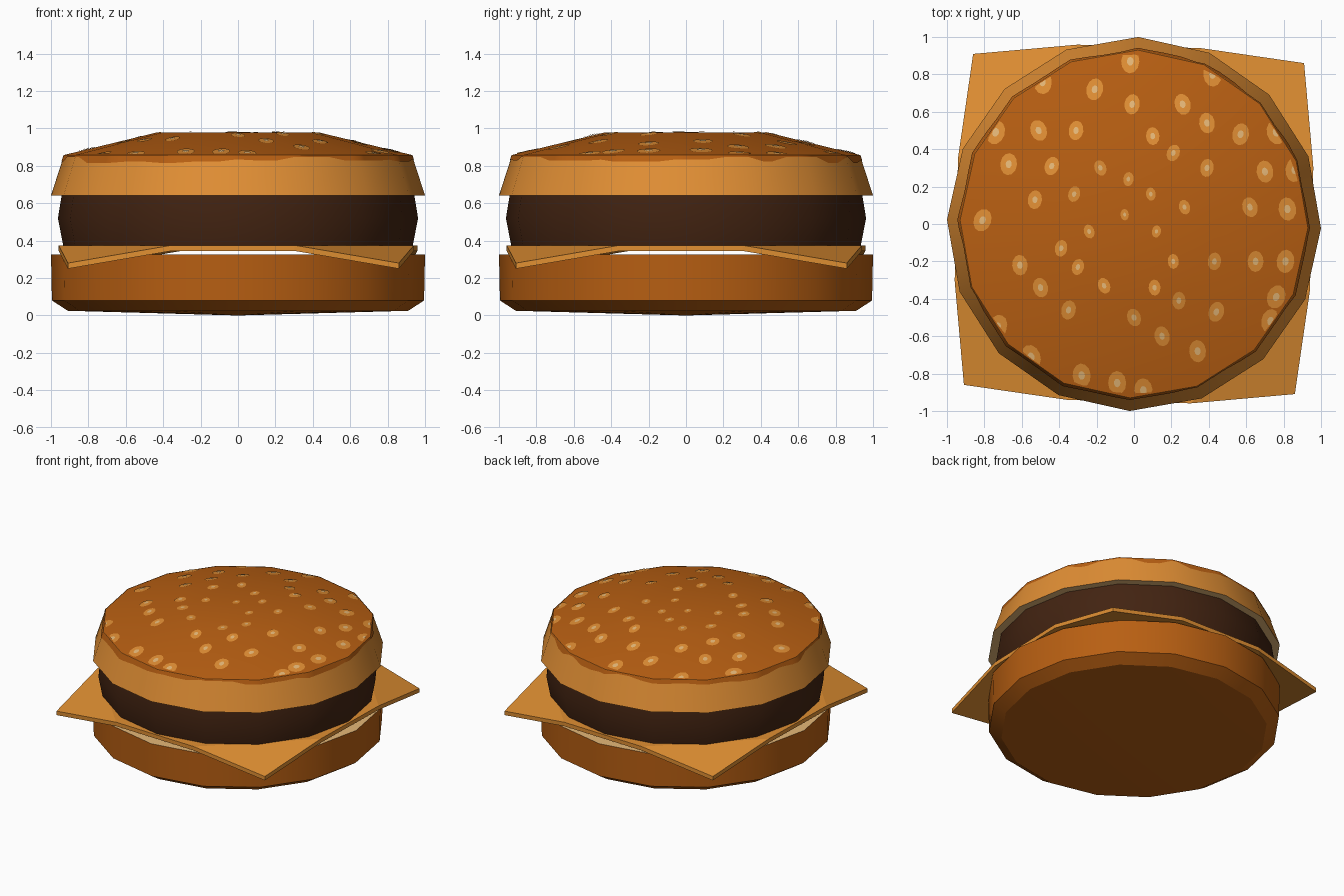
import bpy, bmesh, math, random
from mathutils import Vector
from mathutils.bvhtree import BVHTree

cube = bpy.data.objects.get("Cube")
if cube:
    bpy.data.objects.remove(cube, do_unlink=True)

SIDES = 16
TURN = math.radians(-1.3)


def material(name, srgb):
    lin = [((c / 255 + 0.055) / 1.055) ** 2.4 for c in srgb]
    m = bpy.data.materials.new(name)
    m.use_nodes = True
    m.diffuse_color = (*lin, 1)
    bsdf = m.node_tree.nodes["Principled BSDF"]
    bsdf.inputs["Base Color"].default_value = (*lin, 1)
    bsdf.inputs["Roughness"].default_value = 0.9
    return m


CRUST = material("toasted crust", (184, 95, 18))
GOLD = material("golden bun", (224, 142, 52))
CREAM = material("cream crumb", (230, 184, 120))
MEAT = material("dark meat", (66, 35, 17))
CHEESE = material("cheese", (224, 143, 50))


def finish(name, bm, mats, recalc=True):
    if recalc:
        bmesh.ops.recalc_face_normals(bm, faces=bm.faces)
    me = bpy.data.meshes.new(name)
    bm.to_mesh(me)
    bm.free()
    for m in mats:
        me.materials.append(m)
    ob = bpy.data.objects.new(name, me)
    bpy.context.collection.objects.link(ob)
    bpy.ops.object.select_all(action='DESELECT')
    ob.select_set(True)
    bpy.context.view_layer.objects.active = ob
    bpy.ops.object.shade_smooth_by_angle(angle=math.radians(30))
    return ob


def lathe(name, profile, band_mats, mats):
    """Turn (radius, z) points around z; radius 0 makes a pole."""
    bm = bmesh.new()
    rings = []
    for r, z in profile:
        n = SIDES if r else 1
        rings.append([bm.verts.new((r * math.cos(TURN + i * math.tau / SIDES),
                                    r * math.sin(TURN + i * math.tau / SIDES), z))
                      for i in range(n)])
    for a, b, mi in zip(rings, rings[1:], band_mats):
        for i in range(SIDES):
            j = (i + 1) % SIDES
            quad = [a[i % len(a)], a[j % len(a)], b[j % len(b)], b[i % len(b)]]
            f = bm.faces.new(list(dict.fromkeys(quad)))
            f.material_index = mi
    return finish(name, bm, mats)


# Buns and patty
lathe("bottom_bun", [(0, 0), (0.91, 0.025), (0.995, 0.08), (1.0, 0.325), (0, 0.325)],
      [0, 0, 0, 1], [CRUST, CREAM])
lathe("patty", [(0, 0.375), (0.935, 0.375), (0.963, 0.52), (0.94, 0.66), (0, 0.66)],
      [0] * 4, [MEAT])
top_bun = lathe("top_bun", [(0, 0.642), (1.0, 0.642), (0.93, 0.858), (0.44, 0.977), (0, 0.98)],
                [2, 1, 0, 0], [CRUST, GOLD, CREAM])

# Cheese slice: flat octagon with four drooping corners
bm = bmesh.new()
octagon, corners = [], []
for k in range(4):
    a = math.radians(-1.6) + k * math.pi / 2
    for x, y, z, out in ((0.95, -0.33, 0.345, octagon), (0.95, 0.33, 0.345, octagon),
                         (0.885, 0.885, 0.25, corners)):
        out.append(bm.verts.new((x * math.cos(a) - y * math.sin(a),
                                 x * math.sin(a) + y * math.cos(a), z)))
bm.faces.new(octagon)
for k in range(4):
    bm.faces.new((octagon[2 * k + 1], corners[k], octagon[(2 * k + 2) % 8]))
ext = bmesh.ops.extrude_face_region(bm, geom=bm.faces[:], use_keep_orig=True)
bmesh.ops.translate(bm, vec=(0, 0, 0.03),
                    verts=[g for g in ext["geom"] if isinstance(g, bmesh.types.BMVert)])
cheese = finish("cheese_slice", bm, [CHEESE])
cheese.data.shade_flat()

# Ragged crust edge hanging over the golden side of the top bun
random.seed(4)
bm = bmesh.new()
STEPS = 8
count = SIDES * STEPS
depths = []
while len(depths) < count:
    d = random.choice((0.012, 0.025, 0.03, 0.036, 0.042))
    depths += [d] * random.randint(2, 5)


def side_point(i, depth):
    s, t = divmod(i % count, STEPS)
    r = 0.933 + 0.07 * depth / 0.216
    p, q = (Vector((r * math.cos(TURN + k * math.tau / SIDES),
                    r * math.sin(TURN + k * math.tau / SIDES), 0.858 - depth)) for k in (s, s + 1))
    return p.lerp(q, t / STEPS)


for i in range(count):
    d0 = (depths[i - 1 if i else count - 1] + depths[i]) / 2
    d1 = (depths[i] + depths[(i + 1) % count]) / 2
    bm.faces.new([bm.verts.new(side_point(*c)) for c in
                  ((i, 0), (i, d0), (i + 1, d1), (i + 1, 0))])
bmesh.ops.remove_doubles(bm, verts=bm.verts, dist=0.0005)
finish("crust_edge", bm, [CRUST], recalc=False)

# Seeds: thin golden ovals with cream centres laid on the crust
SEEDS = [(-.02, .87), (.42, .80), (-.49, .76), (-.21, .72), (-.01, .64), (.26, .64),
         (.39, .54), (.57, .48), (.10, .47), (.76, .49), (-.74, .49), (-.51, .50),
         (-.31, .50), (.21, .38), (-.67, .32), (-.44, .31), (-.18, .30), (.39, .30),
         (.70, .28), (.86, .29), (-.03, .24), (-.53, .13), (-.32, .16), (.09, .16),
         (.27, .09), (.62, .09), (.82, .08), (-.81, .02), (-.05, .05), (-.24, -.04),
         (.12, -.04), (-.39, -.13), (-.61, -.22), (-.30, -.23), (.21, -.20), (.43, -.20),
         (.65, -.20), (.81, -.20), (-.50, -.34), (-.16, -.33), (.11, -.34), (.24, -.41),
         (-.35, -.46), (0, -.50), (.44, -.47), (.76, -.39), (.15, -.60), (.34, -.68),
         (-.55, -.71), (-.28, -.81), (-.09, -.85), (.05, -.89), (.73, -.52), (-.73, -.55)]

bm = bmesh.new()
bm.from_mesh(top_bun.data)
tree = BVHTree.FromBMesh(bm)
bm.free()


def on_crust(x, y, lift):
    k = min(1, 0.905 / max(math.hypot(x, y), 1e-6))
    hit = tree.ray_cast(Vector((x * k, y * k, 2)), Vector((0, 0, -1)))[0]
    return hit + Vector((0, 0, lift))


bm = bmesh.new()
N = 12
for sx, sy in SEEDS:
    dist = math.hypot(sx, sy)
    w, h = 0.02 + 0.033 * dist, 0.028 + 0.042 * dist
    lean = random.uniform(-0.4, 0.4)
    for scale, lift, mi in ((1, 0.004, 0), (0.36, 0.007, 1)):
        rings = []
        for f in (0.5, 1):
            ring = []
            for i in range(N):
                a = i * math.tau / N
                u, v = w * scale * f * math.cos(a), h * scale * f * math.sin(a)
                ring.append(bm.verts.new(on_crust(
                    sx + u * math.cos(lean) - v * math.sin(lean),
                    sy + u * math.sin(lean) + v * math.cos(lean), lift)))
            rings.append(ring)
        faces = [bm.faces.new(rings[0])]
        for i in range(N):
            j = (i + 1) % N
            faces.append(bm.faces.new((rings[0][i], rings[1][i], rings[1][j], rings[0][j])))
        for f in faces:
            f.material_index = mi
finish("seeds", bm, [GOLD, CREAM], recalc=False)
